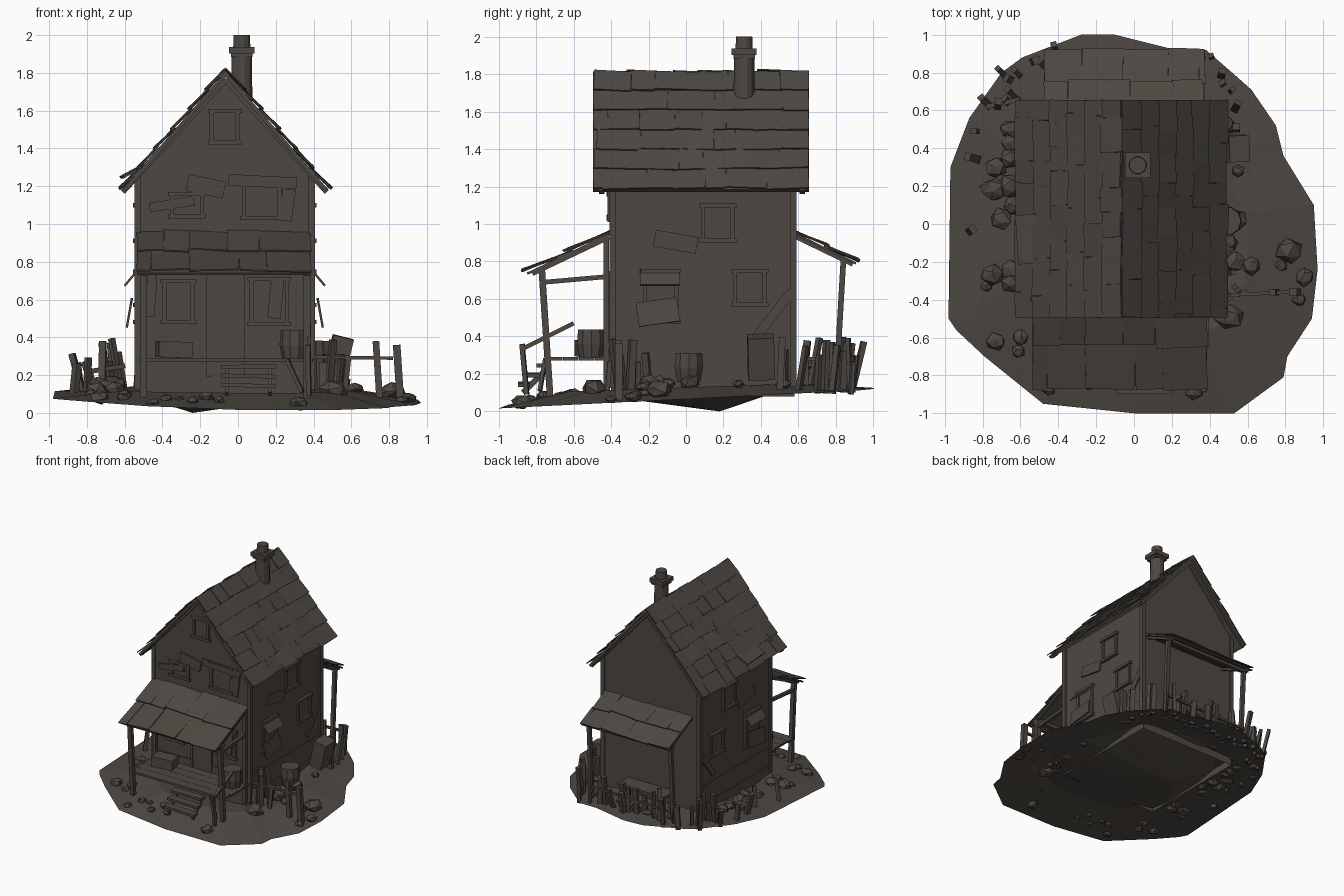
import bpy, bmesh, math, random
from mathutils import Vector, Matrix, Euler

if "Cube" in bpy.data.objects:
    bpy.data.objects.remove(bpy.data.objects["Cube"])

random.seed(7)
R = random.uniform
mat = bpy.data.materials.new("weathered dark brown")
mat.diffuse_color = (0.075, 0.064, 0.054, 1)
mat.use_nodes = True
mat.node_tree.nodes["Principled BSDF"].inputs["Base Color"].default_value = mat.diffuse_color


def finish(name, bm):
    bmesh.ops.recalc_face_normals(bm, faces=bm.faces)
    me = bpy.data.meshes.new(name)
    bm.to_mesh(me)
    bm.free()
    me.materials.append(mat)
    ob = bpy.data.objects.new(name, me)
    bpy.context.collection.objects.link(ob)
    return ob


def box(bm, c, s, rot=(0, 0, 0)):
    m = Matrix.Translation(c) @ Euler([math.radians(a) for a in rot]).to_matrix().to_4x4()
    bmesh.ops.create_cube(bm, size=1, matrix=m @ Matrix.Diagonal((*s, 1)))


def beam(bm, p, q, w=0.025, d=None):
    p, q = Vector(p), Vector(q)
    rot = (q - p).to_track_quat('Z', 'Y').to_matrix().to_4x4()
    m = Matrix.Translation((p + q) / 2) @ rot @ Matrix.Diagonal((w, d or w, (q - p).length, 1))
    bmesh.ops.create_cube(bm, size=1, matrix=m)


def tube(bm, c, r1, r2, h, n=10):
    bmesh.ops.create_cone(bm, cap_ends=True, segments=n, radius1=r1, radius2=r2, depth=h,
                          matrix=Matrix.Translation(c) @ Matrix.Rotation(math.pi / n, 4, 'Z'))


def shingled(name, top, bottom, along, width, rows, cell, thick=0.02):
    """Sloping roof board with rows of uneven, slightly lifted shingles."""
    bm = bmesh.new()
    top, bottom, U = Vector(top), Vector(bottom), Vector(along)
    L = (bottom - top).length
    D = (bottom - top).normalized()
    N = U.cross(D)
    if N.z < 0:
        U, N = -U, -N
    frame = Matrix((U, D, N)).transposed().to_4x4()
    bmesh.ops.create_cube(bm, size=1, matrix=Matrix.Translation(top + D * L / 2 - N * thick / 2)
                          @ frame @ Matrix.Diagonal((width, L, thick, 1)))
    step = L / rows
    for r in range(rows):
        u = -width / 2
        while u < width / 2 - 0.02:
            w = min(cell * R(0.6, 1.4), width / 2 - u)
            length = step * R(0.98, 1.18)
            pos = top + U * (u + w / 2) + D * (r + 0.5) * step + N * 0.01
            tilt = Matrix.Rotation(math.radians(R(1, 7)), 4, 'X') @ Matrix.Rotation(math.radians(R(-3, 3)), 4, 'Y') \
                @ Matrix.Rotation(math.radians(R(-2, 2)), 4, 'Z')
            bmesh.ops.create_cube(bm, size=1, matrix=Matrix.Translation(pos) @ frame @ tilt
                                  @ Matrix.Diagonal((w, length, 0.008, 1)))
            u += w
    return finish(name, bm)


# Ground: irregular sheet, raised ring near the house, dip under it
rim = [(-.28, 1), (-.1, 1), (.22, .92), (.38, .92), (.53, .79), (.62, .71), (.75, .52), (.79, .36),
       (.95, .1), (.97, -.24), (.94, -.5), (.81, -.7), (.79, -.81), (.53, -1), (0, -1), (-.48, -.95),
       (-.79, -.7), (-.94, -.56), (-.98, -.5), (-.97, .3), (-.87, .56), (-.7, .8), (-.59, .88)]


def rim_z(x, y):
    return max(0.012, 0.066 + 0.05 * y + 0.035 * max(0, -x))


def gz(x, y):
    t = min(1, max(0, (math.hypot(x, y) - .6) / .38))
    return (1 - t) * (.128 + .035 * y) + t * rim_z(x, y)


bm = bmesh.new()
outer = [bm.verts.new((x, y, rim_z(x, y))) for x, y in rim]
inner = [bm.verts.new((x * .62, y * .62, .128 + .035 * y * .62)) for x, y in rim]
mid = bm.verts.new((-.24, .18, 0))
for i in range(len(rim)):
    j = (i + 1) % len(rim)
    bm.faces.new((outer[j], outer[i], inner[i], inner[j]))
    bm.faces.new((inner[j], inner[i], mid))
finish("ground", bm)

# House body: gabled prism, open at the bottom
XL, XR, YF, YB = -.53, .39, -.40, .58
bm = bmesh.new()
prof = [(XL, .08), (XR, .08), (XR, 1.25), (-.065, 1.77), (XL, 1.25)]
f = bm.faces.new([bm.verts.new((x, YF, z)) for x, z in prof])
ext = bmesh.ops.extrude_face_region(bm, geom=[f])['geom']
bmesh.ops.translate(bm, vec=(0, YB - YF, 0), verts=[v for v in ext if isinstance(v, bmesh.types.BMVert)])
if not any(abs(fc.normal.y) > .9 and fc.calc_center_median().y < 0 for fc in bm.faces):
    bm.faces.new([v for v in bm.verts if v.co.y < 0])
bmesh.ops.delete(bm, geom=[fc for fc in bm.faces if all(v.co.z < .1 for v in fc.verts)], context='FACES_ONLY')
finish("house_walls", bm)

# Corner boards, base boards and gable trim
bm = bmesh.new()
for x in (XL, XR):
    for y in (YF + .008, YB - .008):
        box(bm, (x, y, .7), (.035, .035, 1.15))
    box(bm, (x, .09, .27), (.014, .96, .16))
box(bm, (-.07, YF, .27), (.92, .014, .16))
for y in (-.45, .62):
    for x in (XL - .08, XR + .08):
        beam(bm, (-.065, y, 1.765), (x, y, 1.17), .03, .03)
finish("wall_trim", bm)

# Main roof
shingled("roof_right", (-.065, .08, 1.81), (.475, .08, 1.185), (0, 1, 0), 1.15, 6, .18, .022)
shingled("roof_left", (-.065, .08, 1.81), (-.61, .08, 1.185), (0, 1, 0), 1.15, 6, .18, .022)
bm = bmesh.new()
box(bm, (-.555, -.08, 1.28), (.14, .26, .012), (0, -28, 4))
finish("loose_shingle", bm)

# Chimney
bm = bmesh.new()
tube(bm, (.02, .31, 1.78), .058, .056, .26, 12)
box(bm, (.02, .31, 1.92), (.135, .135, .035))
box(bm, (.02, .31, 1.893), (.115, .115, .02))
tube(bm, (.02, .31, 1.968), .047, .045, .064, 12)
finish("chimney", bm)


# Windows: frame bars and a thin pane on any wall
def wall_box(bm, wall, u, z, w, h, d, off=0.0, roll=0):
    if wall == 'front':
        box(bm, (u, YF - off, z), (w, d, h), (0, roll, 0))
    else:
        x = XR + off if wall == 'right' else XL - off
        box(bm, (x, u, z), (d, w, h), (roll, 0, 0))


def window(bm, wall, u0, u1, z0, z1):
    u, z, w, h, t = (u0 + u1) / 2, (z0 + z1) / 2, u1 - u0, z1 - z0, .022
    wall_box(bm, wall, u, z, w - t, h - t, .008)
    for e in (u0 + t / 2, u1 - t / 2):
        wall_box(bm, wall, e, z, t, h, .035)
    for e in (z0 + t / 2, z1 - t / 2):
        wall_box(bm, wall, u, e, w + .02, t, .05)


bm = bmesh.new()
for w in ((-.15, .01, 1.42, 1.61), (-.36, -.18, 1.03, 1.17), (.02, .23, 1.02, 1.25),
          (-.40, -.23, .47, .71), (.06, .27, .46, .72)):
    window(bm, 'front', *w)
for side in ('right', 'left'):
    for w in ((.08, .26, .90, 1.11), (.25, .43, .56, .76), (-.23, -.04, .47, .76)):
        window(bm, side, *w)
finish("windows", bm)

# Door
bm = bmesh.new()
wall_box(bm, 'front', -.065, .47, .16, .54, .02)
for u in (-.155, .025):
    wall_box(bm, 'front', u, .47, .022, .56, .035)
finish("door", bm)

# Nailed patch boards and hanging shutters
bm = bmesh.new()
for u, z, w, h, a in ((-.35, 1.105, .24, .05, -9), (-.17, 1.2, .2, .09, 12), (.13, 1.225, .36, .06, 3),
                      (.26, 1.1, .07, .17, 8), (.2, .6, .07, .2, 6), (-.46, .62, .05, .22, 4)):
    wall_box(bm, 'front', u, z, w, h, .012, .012, a)
for side, s in (('right', 1), ('left', -1)):
    x = XR if s > 0 else XL
    wall_box(bm, side, -.055, .905, .23, .09, .012, .01, -10)
    wall_box(bm, side, .47, .52, .05, .3, .01, .005, -38)
    box(bm, (x + s * .035, -.14, .715), (.012, .21, .11), (0, -s * 40, 0))
    box(bm, (x + s * .045, -.15, .53), (.012, .22, .13), (8, -s * 10, 0))
finish("patch_boards", bm)

# Porch roofs
shingled("front_porch_roof", (-.075, -.40, .955), (-.075, -.85, .74), (1, 0, 0), .92, 2, .2, .012)
shingled("back_porch_roof", (-.05, .58, .955), (-.05, .91, .795), (1, 0, 0), .85, 2, .2, .012)

# Porch frames
bm = bmesh.new()
for x in (-.50, .365):
    beam(bm, (x, -.725, .08), (x, -.77, .765), .035)
    beam(bm, (x, -.75, .69), (x, -.41, .72), .025)
    beam(bm, (x, -.82, .735), (x, -.41, .93), .025)
    beam(bm, (x, -.425, .12), (x, -.425, .93), .03)
box(bm, (-.07, -.77, .755), (.9, .03, .03))
beam(bm, (.375, -.6, .47), (.375, -.88, .33), .022)
beam(bm, (.375, -.85, .09), (.37, -.875, .36), .025)
beam(bm, (.34, -.78, .11), (.26, -.75, .28), .02)
finish("front_porch_frame", bm)
bm = bmesh.new()
for x in (-.44, .345):
    beam(bm, (x, .80, .12), (x, .84, .81), .03)
    beam(bm, (x, .89, .785), (x, .58, .935), .025)
box(bm, (-.05, .84, .80), (.83, .03, .03))
finish("back_porch_frame", bm)

# Porch deck, steps and back bench
bm = bmesh.new()
for i in range(4):
    box(bm, (-.065 + R(-.006, .006), -.445 - i * .085, .28), (.91, .083, .018))
finish("porch_deck", bm)
bm = bmesh.new()
for i, z in enumerate((.245, .195, .145)):
    box(bm, (.055, -.765 - i * .05, z), (.29, .065, .02), (0, R(-2, 2), 0))
for x in (-.06, .17):
    beam(bm, (x, -.74, .23), (x, -.87, .1), .02, .03)
finish("porch_steps", bm)
bm = bmesh.new()
box(bm, (-.1, .69, .28), (.45, .15, .02))
for x in (-.3, .1):
    for y in (.64, .74):
        box(bm, (x, y, .2), (.025, .025, .16))
finish("back_bench", bm)

# Barrels and crates
bm = bmesh.new()
for x, y, z in ((.3, -.505, .36), (.49, .015, .235)):
    tube(bm, (x, y, z - .038), .065, .08, .076)
    tube(bm, (x, y, z + .038), .08, .075, .076)
finish("barrels", bm)
bm = bmesh.new()
box(bm, (-.34, -.52, .335), (.18, .12, .085), (0, 2, 10))
box(bm, (.53, .4, .29), (.11, .14, .23), (2, 14, 3))
finish("crates", bm)

# Ragged fence posts: left side, back arc and right side
bm = bmesh.new()
spots = [(-.87, -.04), (-.82, .34), (-.83, .49), (-.80, .2), (-.72, .62), (-.76, .62), (-.66, .64), (-.65, .76),
         (-.6, .78), (-.53, .86), (.41, .88), (.47, .74), (.51, .7), (.53, .6), (.5, .52), (.46, .78), (.54, .5)]
spots += [(-.46 + i * .065 + R(-.02, .02), .85 + R(-.05, .04)) for i in range(13)]
spots += [(.43, -.3), (.48, -.36), (.53, -.33), (.45, -.42), (.56, -.37), (.42, -.2), (.5, -.26), (-.62, .66), (-.68, .78)]
for x, y in spots:
    z, k = gz(x, y), R(-.01, .07)
    beam(bm, (x, y, z - .02), (x + k * x + R(-.02, .02), y + k * y + R(-.02, .02), z + R(.14, .28)),
         R(.025, .042), R(.02, .038))
beam(bm, (-.78, .62, .22), (-.60, .66, .25), .025)
beam(bm, (-.46, .87, .24), (.38, .87, .26), .018)
finish("ragged_fence", bm)

# Right side fence with rail
bm = bmesh.new()
beam(bm, (.75, -.36, .07), (.73, -.36, .38), .035)
beam(bm, (.86, -.36, .06), (.84, -.36, .36), .04)
beam(bm, (.40, -.38, .295), (.82, -.36, .29), .018)
finish("side_fence", bm)

# Rocks
bm = bmesh.new()
rocks = [(-.66, .5, .05), (-.65, .43, .05), (-.73, .3, .055), (-.66, .35, .05), (-.74, .18, .06), (-.66, .2, .06),
         (-.7, .03, .055), (-.64, .1, .05), (-.75, -.27, .06), (-.65, -.24, .05), (-.78, -.33, .03), (-.65, -.31, .05),
         (-.73, -.62, .05), (-.6, -.6, .04), (-.61, -.67, .035), (.54, .02, .06), (.53, -.2, .06),
         (.62, -.22, .045), (.5, -.49, .075), (.82, -.14, .07), (.9, -.28, .045), (.87, -.4, .035),
         (.78, -.22, .03), (.32, -.88, .05), (.49, .52, .045), (.55, .28, .03), (.5, -.1, .05), (.47, -.14, .06)]
rocks += [(-.45 + i * .07, -.82 + R(-.05, .06), R(.025, .04)) for i in range(6)]
rocks += [(-.4 + i * .1, .78 + R(-.05, .05), R(.03, .045)) for i in range(8)]
for x, y, r in rocks:
    m = Matrix.Translation((x, y, gz(x, y) + r * .4)) @ Matrix.Diagonal((1.1, R(.95, 1.15), R(.7, .9), 1)) \
        @ Euler((R(0, 3), R(0, 3), R(0, 3))).to_matrix().to_4x4()
    made = bmesh.ops.create_icosphere(bm, subdivisions=1, radius=r, matrix=m)
    for v in made['verts']:
        v.co += Vector((R(-.1, .1), R(-.1, .1), R(-.1, .1))) * r
finish("rocks", bm)
